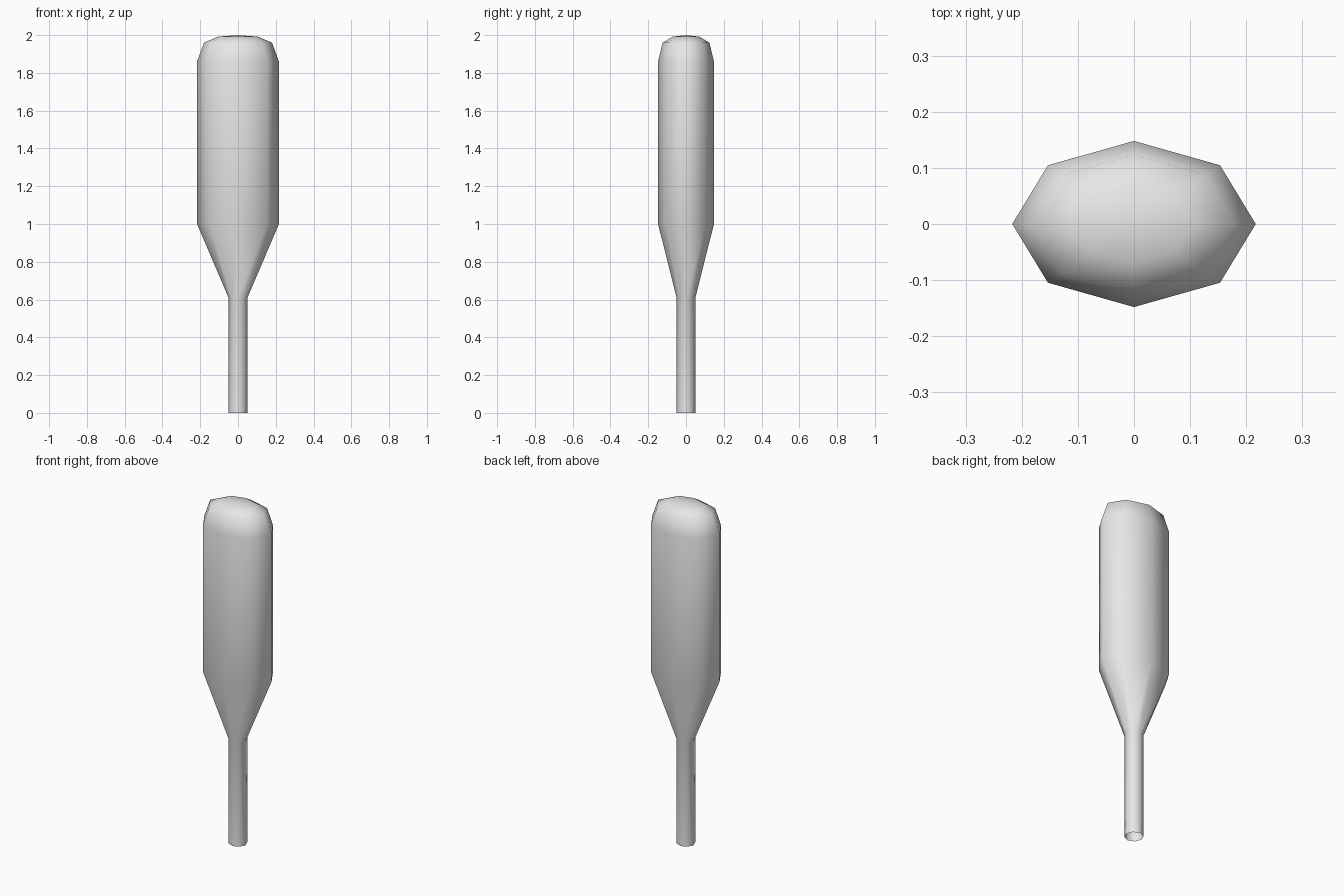
import bpy
import bmesh
from math import cos, sin, pi

cube = bpy.data.objects.get("Cube")
if cube:
    bpy.data.objects.remove(cube, do_unlink=True)

SIDES = 8

# One plain grey for the whole model
grey = bpy.data.materials.new("light_grey")
grey.use_nodes = True
colour = (0.8, 0.8, 0.8, 1)
grey.diffuse_color = colour
grey.node_tree.nodes["Principled BSDF"].inputs["Base Color"].default_value = colour

# Profile from the open handle end to the domed tip: height, half width, half depth
profile = [
    (0.0, 0.05, 0.05),
    (0.61, 0.05, 0.05),
    (1.0, 0.217, 0.148),
    (1.86, 0.217, 0.148),
    (1.96, 0.18, 0.124),
    (1.992, 0.105, 0.07),
]

bm = bmesh.new()


def ring(z, rx, ry):
    angles = [2 * pi * i / SIDES for i in range(SIDES)]
    return [bm.verts.new((rx * cos(a), ry * sin(a), z)) for a in angles]


# Handle, flared neck and paddle body as one lofted skin
rings = [ring(*p) for p in profile]
for low, high in zip(rings, rings[1:]):
    for i in range(SIDES):
        j = (i + 1) % SIDES
        bm.faces.new((low[i], low[j], high[j], high[i]))

# Shallow domed tip
tip = bm.verts.new((0, 0, 2))
for i in range(SIDES):
    bm.faces.new((rings[-1][i], rings[-1][(i + 1) % SIDES], tip))

for face in bm.faces:
    face.smooth = True

mesh = bpy.data.meshes.new("paddle")
bm.to_mesh(mesh)
bm.free()
mesh.materials.append(grey)
paddle = bpy.data.objects.new("paddle", mesh)
bpy.context.collection.objects.link(paddle)
